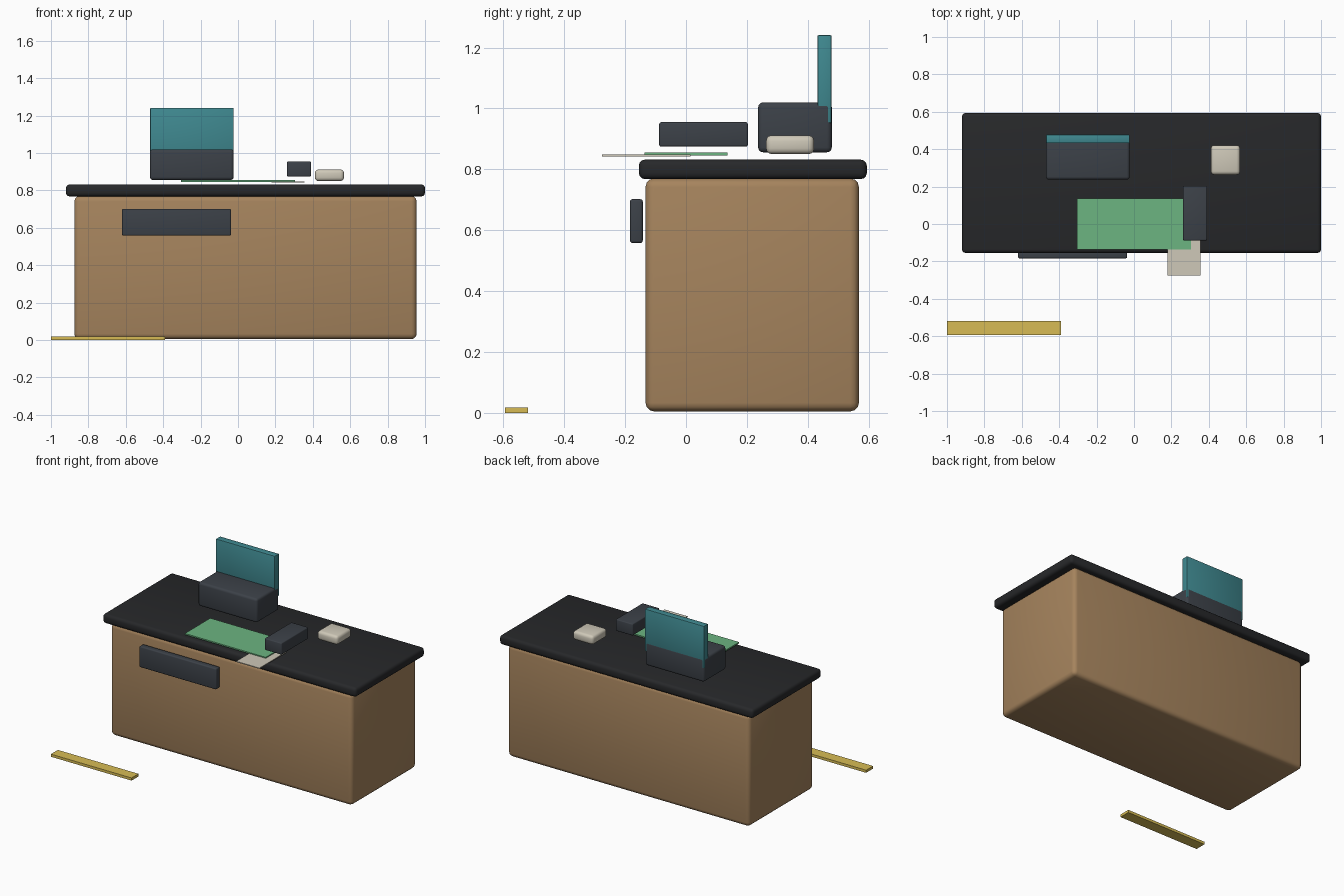
import bpy

if "Cube" in bpy.data.objects:
    bpy.data.objects.remove(bpy.data.objects["Cube"])

def material(name, rgb):
    m = bpy.data.materials.new(name)
    m.diffuse_color = (*rgb, 1)
    m.use_nodes = True
    m.node_tree.nodes["Principled BSDF"].inputs["Base Color"].default_value = m.diffuse_color
    return m

WOOD = material("wood", (0.38, 0.23, 0.11))
BLACK = material("black_top", (0.02, 0.021, 0.023))
SLATE = material("slate", (0.045, 0.053, 0.065))
TEAL = material("teal", (0.05, 0.25, 0.28))
GREEN = material("green", (0.15, 0.46, 0.22))
CREAM = material("cream", (0.62, 0.58, 0.48))
YELLOW = material("yellow", (0.68, 0.5, 0.09))

def box(name, x, y, z, mat, bevel=0.0, segments=3):
    """Rounded box given as (min, max) pairs per axis."""
    bpy.ops.mesh.primitive_cube_add(size=1, location=[(a + b) / 2 for a, b in (x, y, z)])
    ob = bpy.context.object
    ob.name = name
    ob.scale = [b - a for a, b in (x, y, z)]
    bpy.ops.object.transform_apply(location=False, rotation=False, scale=True)
    ob.data.materials.append(mat)
    if bevel:
        mod = ob.modifiers.new("bevel", 'BEVEL')
        mod.width = bevel
        mod.segments = segments
        bpy.ops.object.modifier_apply(modifier=mod.name)
        bpy.ops.object.shade_smooth_by_angle()
    return ob

# Counter
box("counter_body", (-0.875, 0.955), (-0.133, 0.568), (0.005, 0.770), WOOD, 0.028)
box("countertop", (-0.92, 1.0), (-0.155, 0.594), (0.768, 0.832), BLACK, 0.02)
box("front_panel", (-0.62, -0.037), (-0.184, -0.142), (0.558, 0.702), SLATE, 0.008)

# Cash register with upright screen
box("register_base", (-0.471, -0.023), (0.237, 0.479), (0.856, 1.020), SLATE, 0.016)
box("register_screen", (-0.470, -0.024), (0.432, 0.478), (0.952, 1.241), TEAL, 0.004, 2)

# Items on the counter
box("counter_mat", (-0.306, 0.306), (-0.137, 0.137), (0.846, 0.855), GREEN)
box("paper_sheet", (0.18, 0.355), (-0.276, 0.015), (0.842, 0.848), CREAM)
box("scanner_block", (0.262, 0.391), (-0.088, 0.203), (0.875, 0.955), SLATE, 0.006)
box("small_device", (0.411, 0.567), (0.263, 0.421), (0.850, 0.912), CREAM, 0.019)

# Marker strip on the floor
box("floor_strip", (-1.0, -0.39), (-0.594, -0.519), (0.0, 0.018), YELLOW)
